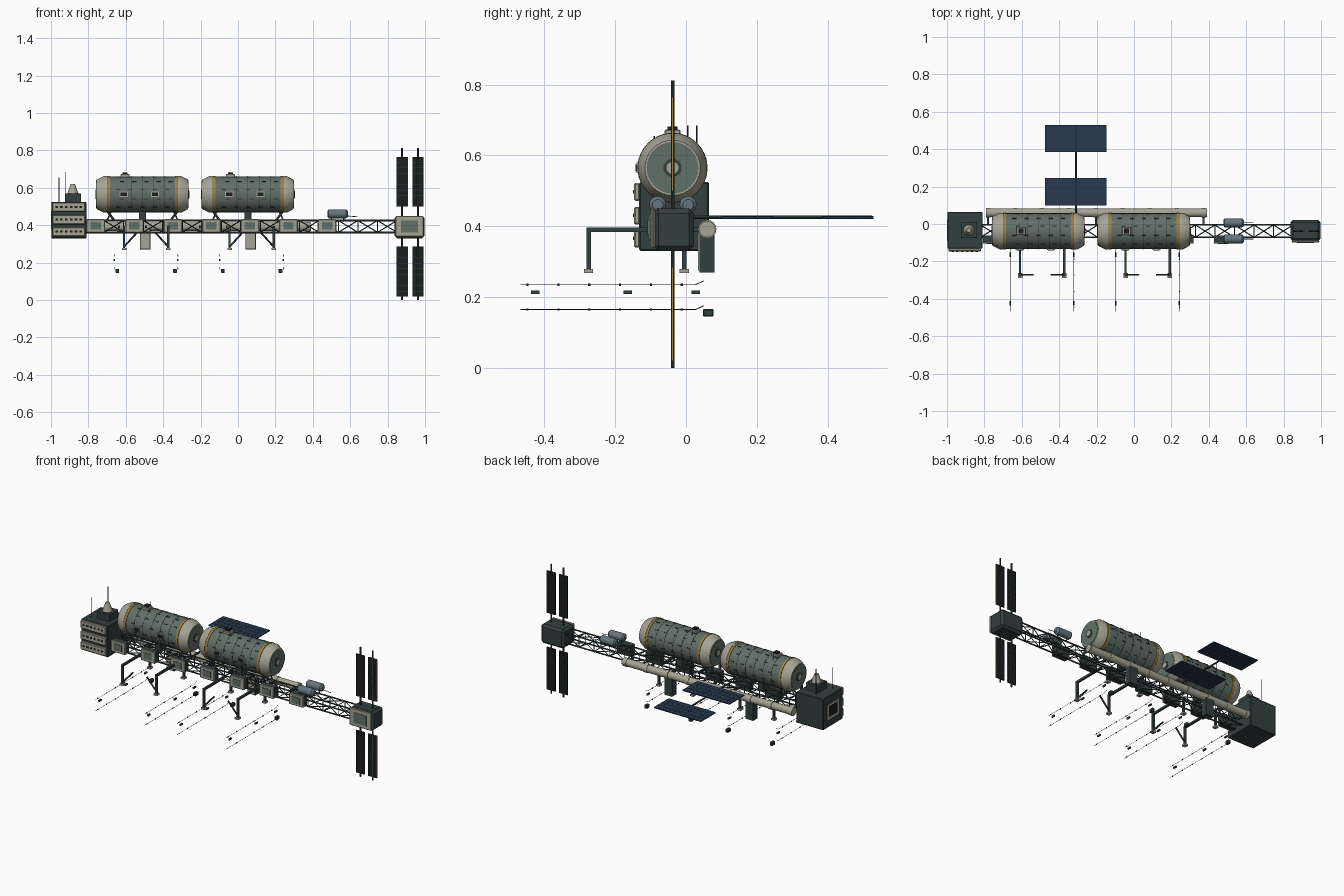
import bpy, bmesh, math
from mathutils import Vector, Matrix

if "Cube" in bpy.data.objects:
    bpy.data.objects.remove(bpy.data.objects["Cube"])

def material(name, r, g, b):
    m = bpy.data.materials.new(name)
    m.diffuse_color = (r, g, b, 1)
    m.use_nodes = True
    m.node_tree.nodes["Principled BSDF"].inputs["Base Color"].default_value = m.diffuse_color
    return m

DARK = material("dark_hull", .035, .05, .05)
CREAM = material("cream", .38, .37, .30)
GREEN = material("green_grey", .12, .16, .14)
GOLD = material("gold", .35, .22, .05)
NAVY = material("navy", .02, .04, .08)
BLACK = material("black", .01, .013, .013)
STEEL = material("steel_blue", .13, .18, .20)
YC = -.038  # centre line of the station

class Part:
    """Collects boxes, rods and lathed shapes into one object."""
    def __init__(self, name, mat):
        self.name, self.mat, self.bm = name, mat, bmesh.new()

    def box(self, x0, x1, y0, y1, z0, z1, bevel=0, rot=None):
        m = Matrix.Translation(((x0+x1)/2, (y0+y1)/2, (z0+z1)/2)) @ Matrix.Diagonal((x1-x0, y1-y0, z1-z0, 1))
        vs = bmesh.ops.create_cube(self.bm, size=1, matrix=(rot or Matrix()) @ m)['verts']
        if bevel:
            es = list({e for v in vs for e in v.link_edges})
            bmesh.ops.bevel(self.bm, geom=es, offset=bevel, segments=1, affect='EDGES')
        return self

    def rod(self, a, b, r=.004, n=6, r2=None):
        a, b = Vector(a), Vector(b)
        d = b - a
        m = Matrix.Translation((a+b)/2) @ d.to_track_quat('Z', 'Y').to_matrix().to_4x4()
        bmesh.ops.create_cone(self.bm, cap_ends=True, segments=n, radius1=r,
                              radius2=r if r2 is None else r2, depth=d.length, matrix=m)
        return self

    def lathe(self, profile, y, z, n=32):
        """Revolve (x, radius) points round an x-direction axis."""
        rings = [[self.bm.verts.new((x, y + r*math.cos(t*math.tau/n), z + r*math.sin(t*math.tau/n)))
                  for t in range(n)] for x, r in profile]
        for a, b in zip(rings, rings[1:]):
            for i in range(n):
                self.bm.faces.new((a[i], a[(i+1) % n], b[(i+1) % n], b[i]))
        self.bm.faces.new(rings[0])
        self.bm.faces.new(rings[-1])
        return self

    def done(self, smooth=False):
        bmesh.ops.recalc_face_normals(self.bm, faces=self.bm.faces)
        me = bpy.data.meshes.new(self.name)
        self.bm.to_mesh(me)
        self.bm.free()
        me.materials.append(self.mat)
        o = bpy.data.objects.new(self.name, me)
        bpy.context.collection.objects.link(o)
        if smooth:
            bpy.ops.object.select_all(action='DESELECT')
            o.select_set(True)
            bpy.context.view_layer.objects.active = o
            bpy.ops.object.shade_smooth_by_angle(angle=math.radians(30))

# lattice truss spine
truss = Part("truss", DARK)
ys, zs = (YC-.033, YC+.033), (.362, .425)
corners = [(ys[0], zs[0]), (ys[1], zs[0]), (ys[1], zs[1]), (ys[0], zs[1])]
N, X0, X1 = 16, -.82, .85
for i, c in enumerate(corners):
    d = corners[(i+1) % 4]
    truss.rod((X0, *c), (X1, *c), .005)
    for k in range(N+1):
        x, w = X0 + (X1-X0)*k/N, (X1-X0)/N
        truss.rod((x, *c), (x, *d), .003, 4)
        if k < N:
            p, q = (c, d) if k % 2 else (d, c)
            truss.rod((x, *p), (x+w, *q), .003, 4)
truss.done()

# large pressure tanks
TZ, R = .565, .098
for num, cx in enumerate((-.511, .053)):
    tag = f"_{num+1}"
    Part("tank_body"+tag, GREEN).lathe([(cx-.19, R-.002), (cx+.19, R-.002)], YC, TZ).done(True)
    bands, caps = Part("tank_bands"+tag, GOLD), Part("tank_caps"+tag, CREAM)
    plates, hubs = Part("tank_end_plates"+tag, GREEN), Part("tank_hubs"+tag, DARK)
    ports = Part("tank_end_ports"+tag, CREAM)
    for s in (-1, 1):
        bands.lathe([(cx+s*.174, R+.001), (cx+s*.187, R+.001)], YC, TZ)
        caps.lathe([(cx+s*.19, R), (cx+s*.207, R), (cx+s*.245, .078)], YC, TZ)
        plates.lathe([(cx+s*.243, .073), (cx+s*.247, .073)], YC, TZ)
        hubs.lathe([(cx+s*.244, .026), (cx+s*.25, .026)], YC, TZ, 20)
        ports.lathe([(cx+s*.245, .017), (cx+s*.252, .017)], YC, TZ, 20)
    for p in (bands, caps, plates, hubs, ports):
        p.done(True)
    # seams and small surface plates
    trim = Part("tank_seams"+tag, DARK)
    for dx in (-.12, -.06, 0, .06, .12):
        trim.lathe([(cx+dx-.001, R-.001), (cx+dx+.001, R-.001)], YC, TZ)
    for a in range(12):
        rot = Matrix.Translation((cx, YC, TZ)) @ Matrix.Rotation(a*math.tau/12 + .26, 4, 'X')
        for j in range(5):
            x = -.14 + j*.065 + (a % 2)*.02
            trim.box(x, x+.022, -.003, .003, R-.006, R+.001, rot=rot)
    trim.done()
    frames, glass = Part("tank_window_frames"+tag, CREAM), Part("tank_windows"+tag, BLACK)
    for dx in (-.1, .067):
        frames.box(cx+dx-.022, cx+dx+.022, YC-R-.004, YC-R+.008, TZ-.015, TZ+.015)
        glass.box(cx+dx-.017, cx+dx+.017, YC-R-.006, YC-R, TZ-.01, TZ+.01)
    frames.box(cx-.118, cx-.068, YC-.022, YC+.022, TZ+R-.008, TZ+R+.01, .003)
    glass.box(cx-.107, cx-.079, YC-.014, YC+.014, TZ+R, TZ+R+.019)
    frames.done()
    glass.done()
    # saddle and slanted struts below the tank
    cradle = Part("tank_cradle"+tag, DARK)
    cradle.box(cx-.018, cx+.018, YC-.03, YC+.03, .42, .475)
    for s in (-1, 1):
        for y in ys:
            cradle.rod((cx+s*.15, y, .425), (cx+s*.19, y, .478), .006)
            cradle.rod((cx+s*.19, y, .425), (cx+s*.165, y, .478), .004)
    cradle.rod((cx-.1, .005, TZ+.08), (cx-.1, .005, .685), .0015)
    cradle.done()

    # bent docking arms with feet and free diagonal braces
    arms, feet = Part("docking_arms"+tag, DARK), Part("arm_feet"+tag, CREAM)
    mid = cx+.02
    for s in (-1, 1):
        x = mid + s*.118
        arms.box(x-.006, x+.006, -.28, -.06, .384, .397)
        arms.box(x-.006, x+.006, -.281, -.268, .275, .397)
        arms.rod((x, -.272, .285), (x-s*.07, -.272, .362), .005)
        arms.box(x-.006, x+.006, -.011, .001, .275, .365)
        for y in (-.275, -.005):
            feet.box(x-.012, x+.012, y-.013, y+.013, .268, .279)
    arms.done()
    feet.done()

    # hanging equipment box behind the truss
    bx = cx+.015
    Part("hanging_box"+tag, DARK).box(bx-.027, bx+.027, .038, .08, .27, .385).done()
    Part("hanging_box_panel"+tag, CREAM).box(bx-.024, bx+.024, .034, .04, .275, .38).done()

    # thin guide wires with beads, clips and end weight
    wires, clips = Part("guide_wires"+tag, BLACK), Part("wire_weights"+tag, DARK)
    for s in (-1, 1):
        x = mid + s*.17
        for z in (.235, .165):
            wires.rod((x, -.467, z), (x, .027, z), .0012, 4)
            wires.rod((x, .027, z), (x, .05, z+.011), .0012, 4)
            for k in range(6):
                y = -.447 + k*.087
                wires.box(x-.002, x+.002, y-.003, y+.003, z-.003, z+.003)
        for y in (-.425, -.165, .027):
            clips.box(x-.004, x+.004, y-.012, y+.012, .209, .219)
        xb = x - s*.016
        clips.box(xb-.01, xb+.01, .048, .078, .145, .167, .003)
    wires.done()
    clips.done()

# equipment boxes along the front of the truss
boxes, panels, inner = Part("truss_boxes", DARK), Part("truss_box_frames", CREAM), Part("truss_box_insets", GREEN)
for i in range(7):
    x = -.76 + i*.206
    boxes.box(x-.048, x+.048, -.097, -.062, .362, .43)
    panels.box(x-.05, x+.05, -.105, -.095, .36, .432, .004)
    inner.box(x-.028, x+.028, -.108, -.1, .376, .416)
for p in (boxes, panels, inner):
    p.done()

# long pipe behind the truss
pipe, rings = Part("rear_pipe", CREAM), Part("pipe_clamps", DARK)
pipe.lathe([(-.79, .023), (.39, .023)], .06, .392, 16)
for i in range(9):
    x = -.78 + i*.144
    pipe.lathe([(x-.012, .026), (x+.012, .026)], .06, .392, 16)
    rings.box(x-.005, x+.005, -.008, .045, .386, .398)
pipe.done(True)
rings.done()

# control block at the left end
Part("control_block", DARK).box(-.998, -.81, -.132, .065, .33, .525, .004).done()
strips, wins = Part("control_strips", CREAM), Part("control_windows", BLACK)
for z in (.34, .405, .472):
    strips.box(-.993, -.818, -.147, -.13, z, z+.05, .004)
    for k in range(6):
        x = -.977 + k*.026
        wins.box(x, x+.014, -.149, -.14, z+.021, z+.031)
strips.box(-1, -.99, -.09, .025, .38, .475)
wins.box(-1.001, -.995, -.075, .01, .395, .46)
strips.rod((-.883, YC+.005, .568), (-.883, YC+.005, .62), .03, 16, .012)
strips.done()
wins.done()
mast = Part("roof_box_and_antennas", DARK)
mast.box(-.925, -.84, -.075, .01, .52, .57)
mast.rod((-.957, -.09, .52), (-.957, -.09, .655), .002).rod((-.924, .03, .52), (-.924, .03, .685), .002)
mast.done()

# power block at the right end
Part("power_block", DARK).box(.836, .998, -.092, .022, .33, .45, .014).done()
Part("power_block_frame", CREAM).box(.842, .992, -.099, -.088, .338, .45, .004).done()
Part("power_block_inset", GREEN).box(.872, .962, -.102, -.095, .362, .425).done()

# solar wings: upright pairs at the end, flat pair at the back
rods, cells, grid, gold = (Part("wing_rods", DARK), Part("upright_solar_panels", BLACK),
                           Part("panel_ribs", DARK), Part("panel_edges", GOLD))
for x in (.877, .962):
    rods.rod((x, YC, 0), (x, YC, .812), .005, 8)
    for z in (.02, .5):
        cells.box(x-.029, x+.029, YC-.003, YC+.003, z, z+.265)
        gold.box(x+.029, x+.031, YC-.003, YC+.003, z, z+.265)
        for k in range(8):
            grid.box(x-.026, x+.026, YC-.0045, YC+.0045, z+.026+k*.03, z+.028+k*.03)
flat = Part("flat_solar_panels", NAVY)
rods.rod((-.311, -.01, .425), (-.311, .525, .425), .005, 8)
for y in (.1, .384):
    flat.box(-.475, -.148, y, y+.146, .422, .428)
    for k in range(1, 10):
        x = -.475 + k*.0327
        grid.box(x-.0008, x+.0008, y, y+.146, .421, .429)
    for k in (1, 2, 3):
        grid.box(-.475, -.148, y+k*.0365-.0008, y+k*.0365+.0008, .421, .429)
for p in (rods, cells, grid, gold, flat):
    p.done()

# twin small tanks on top of the truss
small, mounts = Part("small_tanks", STEEL), Part("small_tank_mounts", DARK)
for y in (YC-.042, YC+.044):
    small.lathe([(.478, .015), (.485, .024), (.578, .024), (.588, .015)], y, .461, 16)
    mounts.rod((.58, y, .45), (.64, y, .445), .002)
    for x in (.5, .565):
        mounts.rod((x, y, .445), (x, YC+(y-YC)*.7, .42), .004)
small.done(True)
mounts.done()
